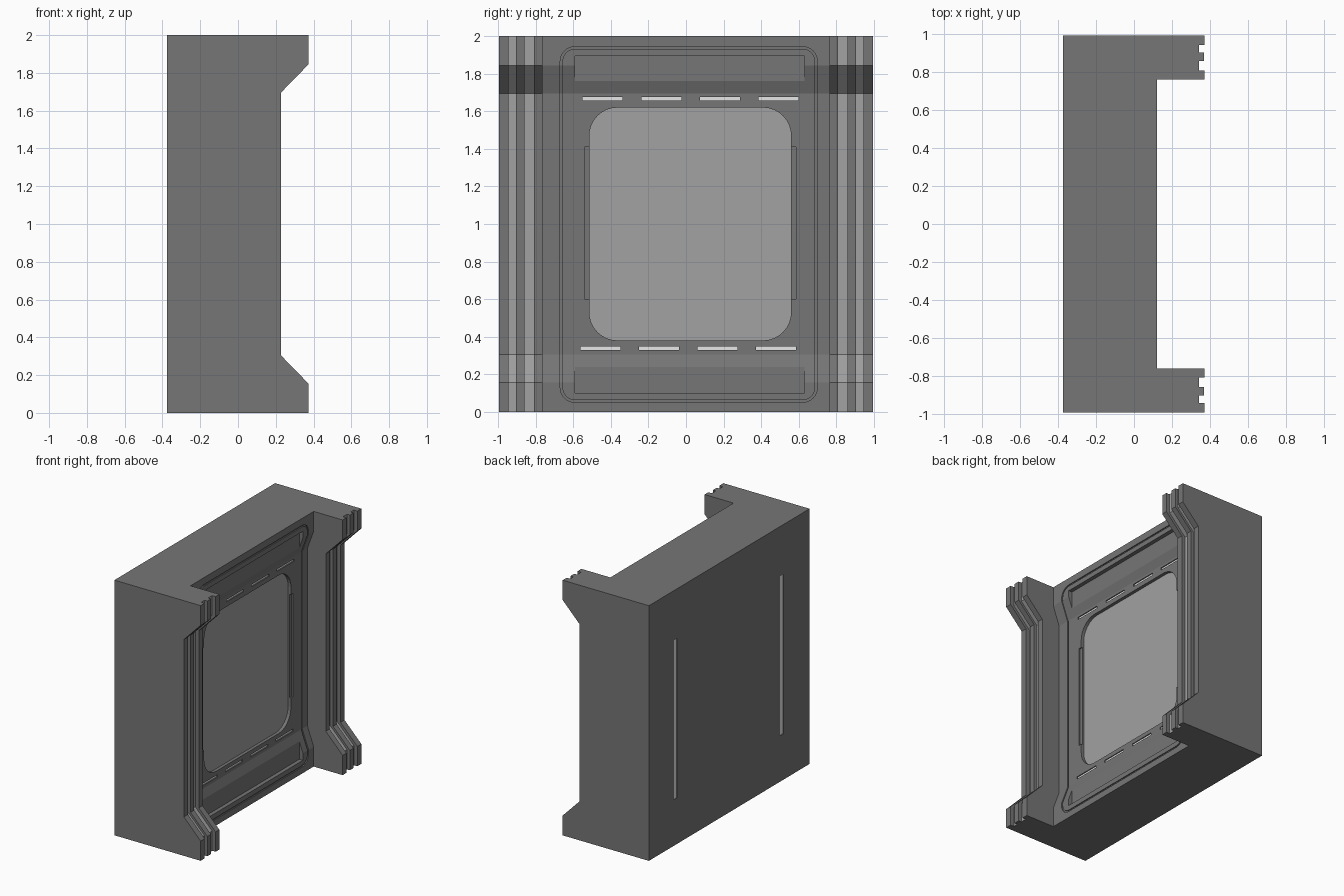
import bpy, math

if "Cube" in bpy.data.objects:
    bpy.data.objects.remove(bpy.data.objects["Cube"])


def material(name, v):
    m = bpy.data.materials.new(name)
    m.diffuse_color = (v, v, v, 1)
    m.use_nodes = True
    m.node_tree.nodes["Principled BSDF"].inputs["Base Color"].default_value = m.diffuse_color
    return m


GREY = material("dark grey metal", 0.18)
PALE = material("mid grey metal", 0.36)
LAMP = material("lamp white", 0.8)

XB = -0.375                                   # back plane of the wall
BENDS = [(0.373, 0), (0.373, 0.155), (0.227, 0.305),
         (0.227, 1.695), (0.373, 1.845), (0.373, 2)]
EDGE, MID = 0.122, 0.067                      # centre panel: rim and middle planes
PANEL = [(MID if x < 0.3 else EDGE, z) for x, z in BENDS]


def new_object(name, verts, faces, *mats):
    me = bpy.data.meshes.new(name)
    me.from_pydata(verts, [], faces)
    for m in mats:
        me.materials.append(m)
    ob = bpy.data.objects.new(name, me)
    bpy.context.collection.objects.link(ob)
    bpy.ops.object.select_all(action='DESELECT')
    bpy.context.view_layer.objects.active = ob
    ob.select_set(True)
    bpy.ops.object.mode_set(mode='EDIT')
    bpy.ops.mesh.select_all(action='SELECT')
    bpy.ops.mesh.normals_make_consistent(inside=False)
    bpy.ops.object.mode_set(mode='OBJECT')
    return ob


def rect(y0, y1, z0, z1):
    return [(y0, z0), (y1, z0), (y1, z1), (y0, z1)]


def rounded(y0, y1, z0, z1, r, seg=8):
    pts = []
    corners = [(y1 - r, z0 + r, -90), (y1 - r, z1 - r, 0),
               (y0 + r, z1 - r, 90), (y0 + r, z0 + r, 180)]
    for cy, cz, a0 in corners:
        for i in range(seg + 1):
            a = math.radians(a0 + 90 * i / seg)
            pts.append((cy + r * math.cos(a), cz + r * math.sin(a)))
    return pts


def panel_x(z):
    for (xa, za), (xb, zb) in zip(PANEL, PANEL[1:]):
        if z <= zb:
            return xa + (xb - xa) * (z - za) / (zb - za)
    return EDGE


# Wall body: bent side profile lofted across y, with ribbed posts at both ends
# (None marks the centre panel profile)
half = [(0.995, 0), (0.945, 0), (0.945, -0.03), (0.905, -0.03), (0.905, -0.005),
        (0.86, -0.005), (0.86, -0.03), (0.81, -0.03), (0.81, 0), (0.763, 0), (0.763, None)]
stations = [(-y, d) for y, d in half] + [(y, d) for y, d in reversed(half)]
verts, faces = [], []
P = len(BENDS) + 2
N = len(stations)
for y, d in stations:
    prof = PANEL if d is None else [(x + d, z) for x, z in BENDS]
    verts += [(XB, y, 0)] + [(x, y, z) for x, z in prof] + [(XB, y, 2)]
for s in range(N - 1):
    a, b = s * P, (s + 1) * P
    faces += [(a + i, a + i + 1, b + i + 1, b + i) for i in range(1, P - 2)]
last = (N - 1) * P
# End caps, back, bottom and top as single faces
faces += [tuple(range(P)), tuple(range(last, last + P))]
faces.append((0, P - 1, last + P - 1, last))
faces.append(tuple([0] + [s * P + 1 for s in range(N)] + [last]))
faces.append(tuple([P - 1] + [s * P + P - 2 for s in range(N)] + [last + P - 1]))
body = new_object("wall_body", verts, faces, GREY, PALE, LAMP)

cutters = []


def cut(outline, x0, x1):
    """Prism cutter: a (y, z) outline extruded along x."""
    n = len(outline)
    vs = [(x, y, z) for x in (x0, x1) for y, z in outline]
    fs = [tuple(range(n)), tuple(range(n, 2 * n))]
    fs += [(i, (i + 1) % n, n + (i + 1) % n, n + i) for i in range(n)]
    cutters.append(new_object("cutter", vs, fs, GREY))


# Window recess, side tabs and the two long trays
WIN, TAB, SLOT, REAR, TRAY = MID - 0.025, MID - 0.012, MID - 0.008, XB + 0.005, 0.091
cut(rect(-0.54, 0.585, 0.6, 1.41), TAB, 0.3)
cut(rounded(-0.515, 0.56, 0.38, 1.62, 0.15), WIN, 0.31)
cut(rect(-0.59, 0.63, 0.1, 0.29), TRAY, 0.3)
cut(rect(-0.59, 0.63, 1.71, 1.895), TRAY, 0.3)
# Lamp slots on the front, tall slots on the back
for k in range(4):
    for y, z in ((-0.55, 1.667), (-0.563, 0.338)):
        y += 0.312 * k
        cut(rect(y, y + 0.213, z - 0.009, z + 0.009), SLOT, 0.3)
for y in (0.665, -0.65):
    cut(rect(y - 0.02, y + 0.02, 0.36, 1.61), XB - 0.2, REAR)


# Thin outline groove that follows the bent panel
def bent_loop(inset):
    y0, y1, z0, z1 = -0.67 + inset, 0.70 - inset, 0.05 + inset, 1.945 - inset
    pts = rounded(y0, y1, z0, z1, 0.08 - inset)
    zs = [0.155, 0.305, 1.695, 1.845]
    return pts[:9] + [(y1, z) for z in zs] + pts[9:27] + [(y0, z) for z in zs[::-1]] + pts[27:]


verts = []
for (ya, za), (yb, zb) in zip(bent_loop(0), bent_loop(0.012)):
    verts += [(panel_x(za) - 0.008, ya, za), (panel_x(za) + 0.05, ya, za),
              (panel_x(zb) + 0.05, yb, zb), (panel_x(zb) - 0.008, yb, zb)]
n = len(verts) // 4
faces = [(4 * i + k, 4 * i + (k + 1) % 4, 4 * ((i + 1) % n) + (k + 1) % 4, 4 * ((i + 1) % n) + k)
         for i in range(n) for k in range(4)]
cutters.append(new_object("cutter", verts, faces, GREY))

bpy.context.view_layer.objects.active = body
for c in cutters:
    mod = body.modifiers.new("cut", 'BOOLEAN')
    mod.operation, mod.solver, mod.object = 'DIFFERENCE', 'EXACT', c
    bpy.ops.object.modifier_apply(modifier=mod.name)
    bpy.data.objects.remove(c)

# Colours: window floor and post grooves pale, slot floors white
for p in body.data.polygons:
    x, y, z = p.center
    flat = abs(p.normal.x) > 0.99
    groove = 0.905 < abs(y) < 0.945 or 0.81 < abs(y) < 0.86
    lamp_row = abs(z - 1.667) < 0.01 or abs(z - 0.338) < 0.01
    p.material_index = 0
    if flat and ((abs(x - SLOT) < 0.001 and lamp_row) or abs(x - REAR) < 0.001):
        p.material_index = 2
    elif (flat and abs(x - WIN) < 0.001) or (groove and p.normal.x > 0.5):
        p.material_index = 1
